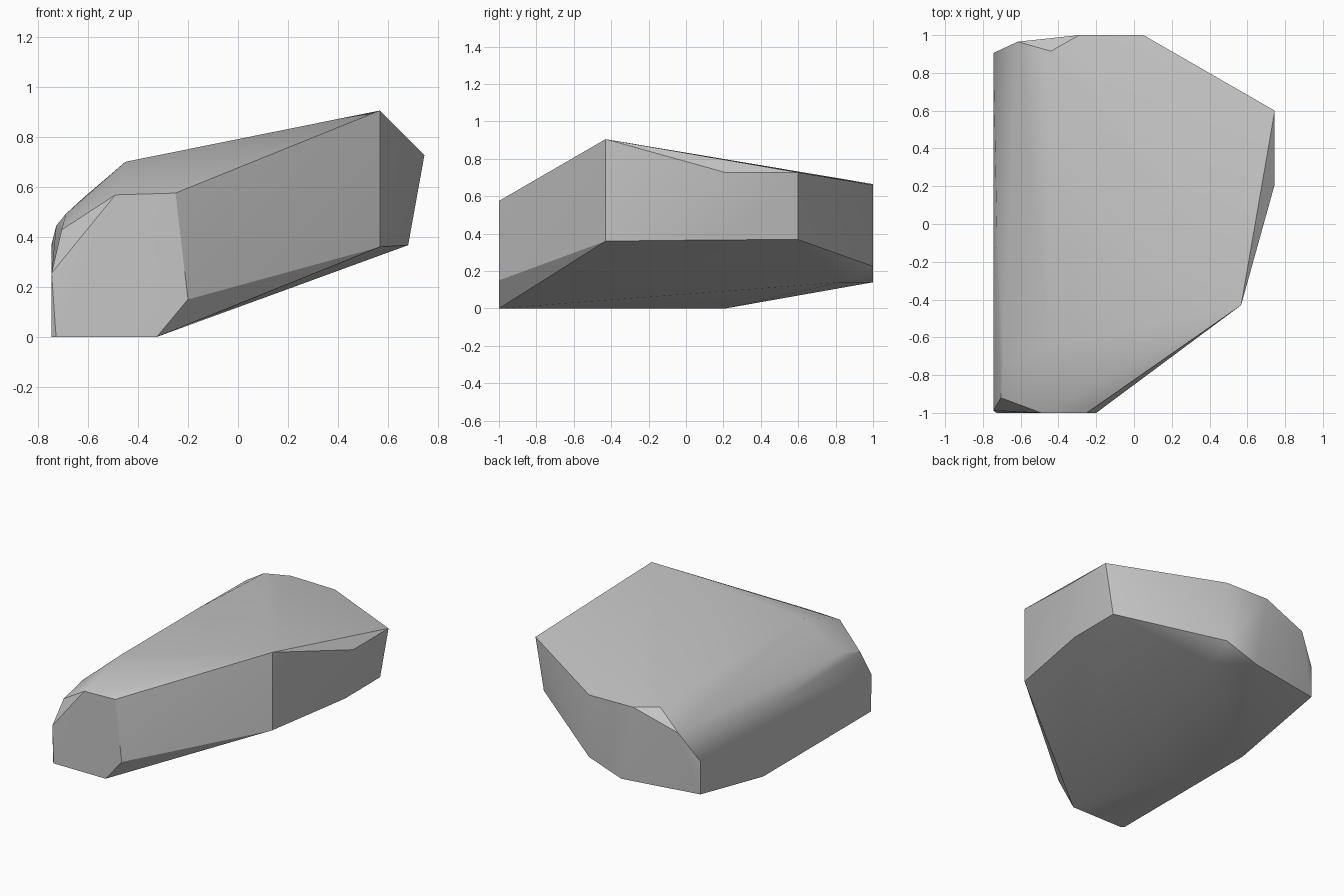
import bpy
import bmesh
import math

# Remove the default cube only
default_cube = bpy.data.objects.get("Cube")
if default_cube:
    bpy.data.objects.remove(default_cube, do_unlink=True)


def flat_material(name, colour):
    material = bpy.data.materials.new(name)
    material.use_nodes = True
    material.diffuse_color = colour
    shader = material.node_tree.nodes["Principled BSDF"]
    shader.inputs["Base Color"].default_value = colour
    shader.inputs["Roughness"].default_value = 0.9
    return material


def section_at(y, outline):
    """Place an x, z outline on the plane at depth y."""
    return [(x, y, z) for x, z in outline]


# Flat front facet of the boulder
front_facet = section_at(-1, [(-.727, 0), (-.325, 0), (-.2, .15),
                              (-.25, .575), (-.49, .568)])

# Flat back facet
back_facet = section_at(1, [(.05, .66), (.05, .225), (-.2, .14), (-.29, .665)])

# Steep side, made of upper and lower corner pairs
peak = section_at(-.43, [(.567, .905), (.567, .36)])
side_middle = section_at(.21, [(.745, .727), (.68, .367)])
side_rear = section_at(.6, [(.745, .727), (.68, .368)])

# Low side, with its wall and the foot resting on the ground
wall_foot = [(-.745, -.98, 0), (-.745, .21, 0)]
wall_front = [(-.745, -.988, .255), (-.705, -.92, .428)]
wall_rear = section_at(.905, [(-.745, .37), (-.745, .14)])
wall_top = [(-.727, 0, .444)]

# Keel where the sloping underside breaks towards the back
keel = [(.03, .83, .14)]

# Rounded shoulder running along the low side of the top
shoulder = [(-.45, -.65, .7), (-.45, .2, .7), (-.688, -.73, .492)]
rear_chip = [(-.44, .915, .675), (-.616, .965, .558)]

corners = (front_facet + back_facet + peak + side_middle + side_rear
           + wall_foot + wall_front + wall_rear + wall_top
           + keel + shoulder + rear_chip)

# Wrap the corners in a single chiselled skin and merge coplanar triangles
bm = bmesh.new()
for corner in corners:
    bm.verts.new(corner)
bmesh.ops.convex_hull(bm, input=list(bm.verts))
loose = [v for v in bm.verts if not v.link_faces]
bmesh.ops.delete(bm, geom=loose, context="VERTS")
bmesh.ops.dissolve_limit(bm, angle_limit=math.radians(1),
                         verts=list(bm.verts), edges=list(bm.edges))
bmesh.ops.recalc_face_normals(bm, faces=list(bm.faces))

mesh = bpy.data.meshes.new("boulder")
bm.to_mesh(mesh)
bm.free()

boulder = bpy.data.objects.new("boulder", mesh)
bpy.context.collection.objects.link(boulder)
mesh.materials.append(flat_material("stone grey", (.56, .56, .56, 1)))

# Soft shading across shallow facets, crisp lines on the steep breaks
bpy.ops.object.select_all(action="DESELECT")
boulder.select_set(True)
bpy.context.view_layer.objects.active = boulder
bpy.ops.object.shade_smooth_by_angle(angle=math.radians(30))

# Let the broad facets lead the shading so that they read as flat
weighting = boulder.modifiers.new("broad_facets", "WEIGHTED_NORMAL")
weighting.keep_sharp = True
